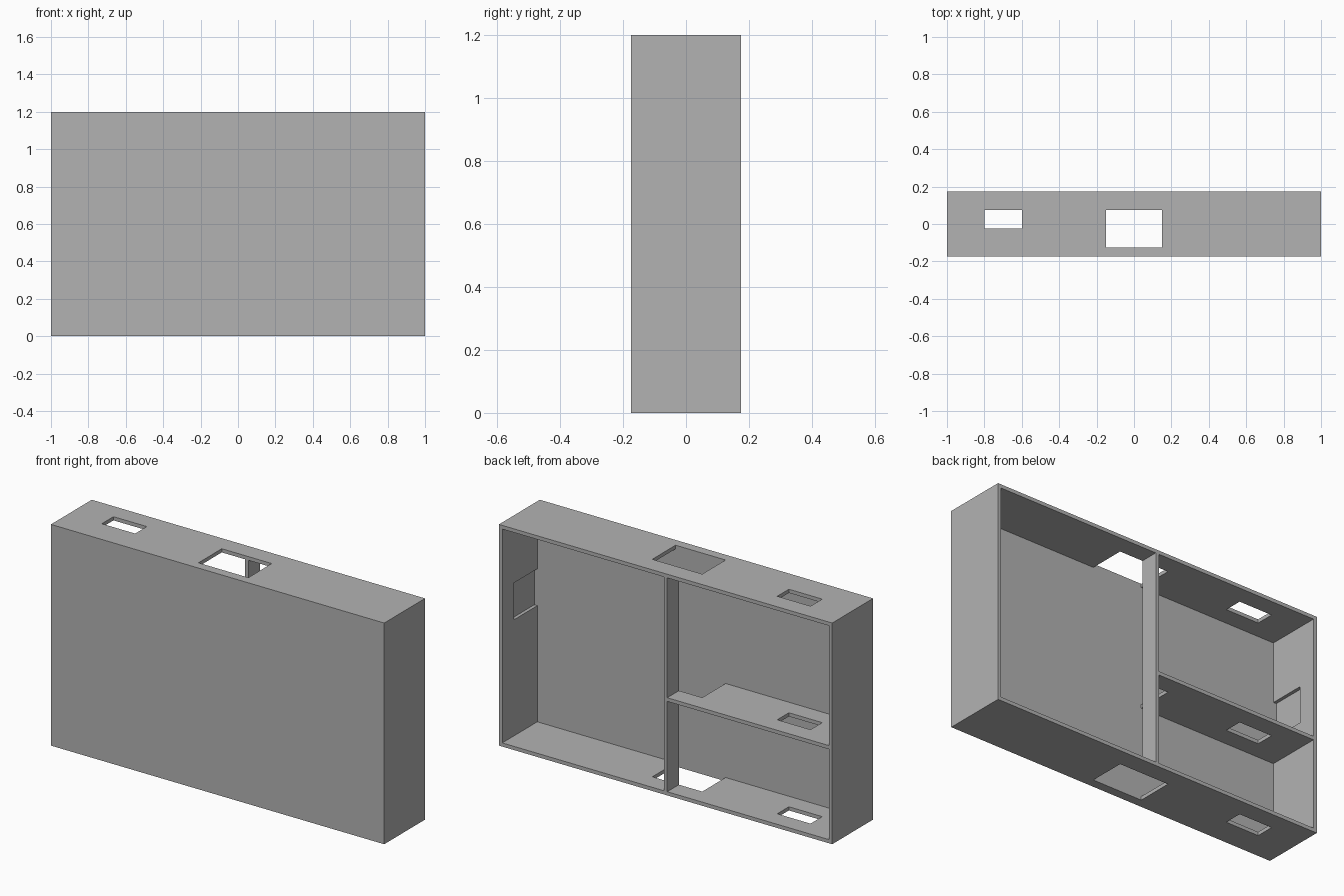
import bpy
from mathutils import Vector

if "Cube" in bpy.data.objects:
    bpy.data.objects.remove(bpy.data.objects["Cube"])

grey = bpy.data.materials.new("plain_grey")
grey.use_nodes = True
colour = (0.45, 0.45, 0.45, 1)
grey.diffuse_color = colour
grey.node_tree.nodes["Principled BSDF"].inputs["Base Color"].default_value = colour


def box(name, low, high):
    """Box between two opposite corners."""
    low, high = Vector(low), Vector(high)
    bpy.ops.mesh.primitive_cube_add(size=1, location=(low + high) / 2)
    obj = bpy.context.object
    obj.name = name
    obj.scale = high - low
    bpy.ops.object.transform_apply(location=False, rotation=False, scale=True)
    obj.data.materials.append(grey)
    return obj


def cut(target, cutter):
    mod = target.modifiers.new(cutter.name, "BOOLEAN")
    mod.operation = "DIFFERENCE"
    mod.solver = "EXACT"
    mod.object = cutter
    cutter.hide_render = True
    cutter.hide_set(True)
    cutter.display_type = "WIRE"


W, D, H, T = 1.0, 0.175, 1.2, 0.02   # half width, half depth, height, wall
FRONT = -0.125                       # inner face of the front panel
SHELF = 0.51

# Case, open at the back
case = box("case", (-W, -D, 0), (W, D, H))
bay = box("bay_cutter", (-W + T, FRONT, T), (W - T, D + 0.1, H - T))

# Inner partitions
divider = box("divider", (-T / 2, 0.075, T), (T / 2, D, H - T))
shelf = box("shelf", (-W + T, FRONT, SHELF), (-T / 2, D, SHELF + T))

# Openings running from top to bottom, and shallow side recesses
large = box("large_opening_cutter", (-0.15, FRONT, -0.1), (0.15, 0.075, H + 0.1))
small = box("small_opening_cutter", (-0.8, -0.025, -0.1), (-0.6, 0.075, H + 0.1))
side = box("side_recess_cutter", (-W + 0.002, FRONT, 0.65), (W - 0.002, 0.075, 0.85))

for cutter in (bay, large, small, side):
    cut(case, cutter)
for cutter in (large, small):
    cut(shelf, cutter)
